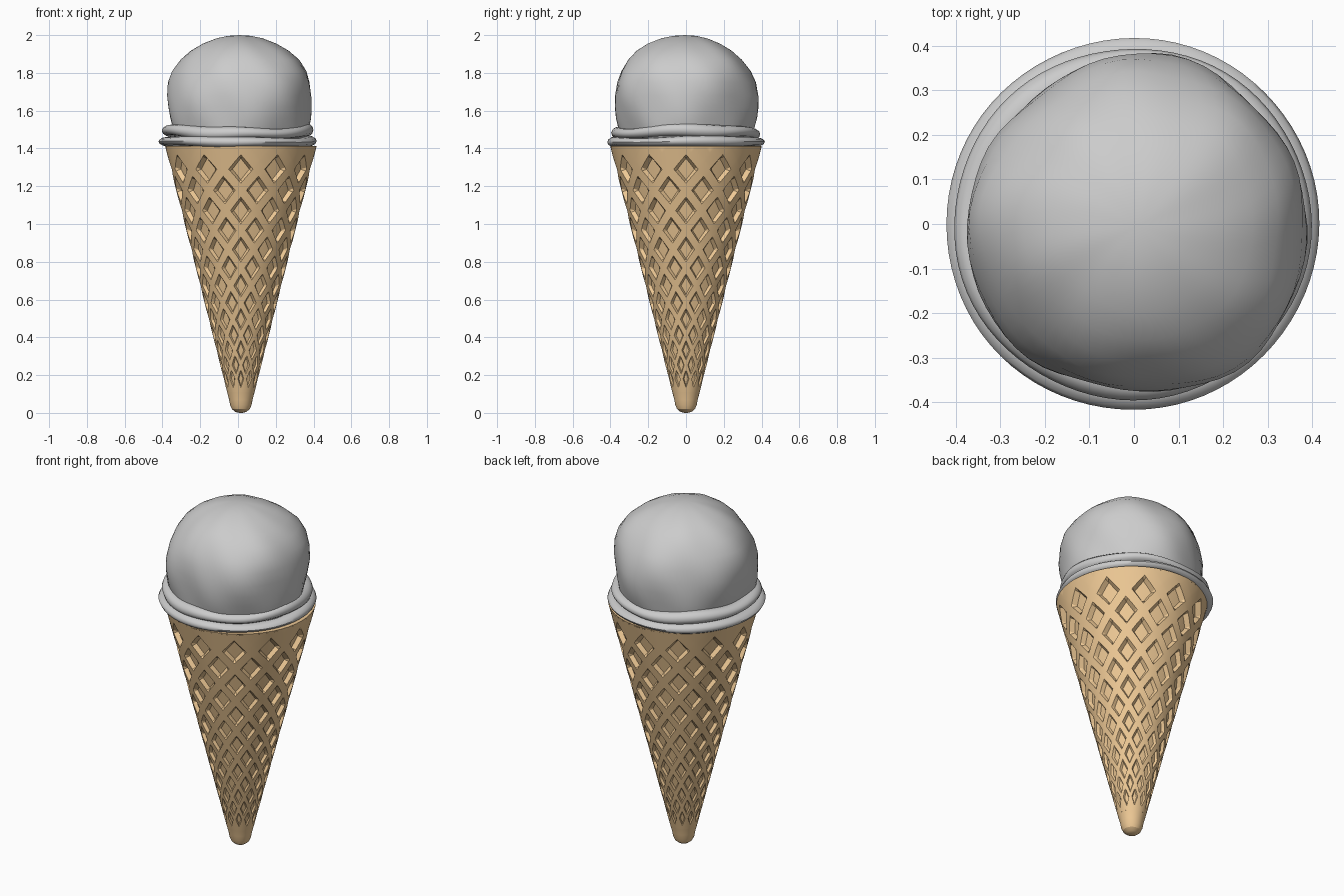
import bpy, bmesh
from math import sin, cos, pi, radians

if "Cube" in bpy.data.objects:
    bpy.data.objects.remove(bpy.data.objects["Cube"])


def finish(name, bm, mat=None, angle=30):
    bmesh.ops.remove_doubles(bm, verts=bm.verts, dist=1e-5)
    bmesh.ops.dissolve_degenerate(bm, edges=bm.edges, dist=1e-5)
    bmesh.ops.recalc_face_normals(bm, faces=bm.faces)
    me = bpy.data.meshes.new(name)
    bm.to_mesh(me)
    bm.free()
    ob = bpy.data.objects.new(name, me)
    bpy.context.collection.objects.link(ob)
    if mat:
        me.materials.append(mat)
    bpy.ops.object.select_all(action='DESELECT')
    ob.select_set(True)
    bpy.context.view_layer.objects.active = ob
    bpy.ops.object.shade_smooth_by_angle(angle=radians(angle))
    return ob


def grid(bm, rows, cols, point, wrap_rows=False, wrap_cols=False):
    """Quad sheet through point(row, col)."""
    v = [[bm.verts.new(point(r, c)) for c in range(cols)] for r in range(rows)]
    for r in range(rows if wrap_rows else rows - 1):
        for c in range(cols if wrap_cols else cols - 1):
            r2, c2 = (r + 1) % rows, (c + 1) % cols
            bm.faces.new((v[r][c], v[r][c2], v[r2][c2], v[r2][c]))


# Waffle cone: diamond lattice, each cell a recessed patch on the cone surface
CX = 0.015
STEPS = 14
levels = [1.405]
for k in range(STEPS):
    levels.append(levels[-1] - (0.115 - 0.045 * k / (STEPS - 1)))


def cone_radius(z):
    return 0.045 + 0.252 * z


def cone_point(u, level, sunk):
    level = min(max(level, 0), STEPS)
    k = min(int(level), STEPS - 1)
    z = levels[k] + (levels[k + 1] - levels[k]) * (level - k)
    r = cone_radius(z)
    if sunk:
        r -= 0.004 + 0.062 * r
    a = u * pi / 12
    return (CX + r * cos(a), r * sin(a), z)


bm = bmesh.new()
S = [0, 0.165, 0.25, 0.5, 0.75, 0.835, 1]
for k in range(STEPS + 1):
    for i in range(24):
        if (i + k) % 2 == 0:
            continue
        cell = 0 < k < STEPS

        def patch(r, c):
            return cone_point(i + S[r] - S[c], k - 1 + S[r] + S[c],
                              cell and 2 <= r <= 4 and 2 <= c <= 4)
        grid(bm, 7, 7, patch)

# Rounded tip and closed top of the cone
zb = levels[-1]
tip = [(cone_radius(zb), zb), (0.062, 0.07), (0.057, 0.042), (0.047, 0.02),
       (0.03, 0.006), (0.014, 0.001), (0, 0)]
top = [(cone_radius(1.405), 1.405), (cone_radius(1.412), 1.412), (0, 1.412)]
for prof in (tip, top):
    grid(bm, len(prof), 48,
         lambda r, c: (CX + prof[r][0] * cos(c * pi / 24),
                       prof[r][0] * sin(c * pi / 24), prof[r][1]),
         wrap_cols=True)
waffle = bpy.data.materials.new("waffle")
waffle.diffuse_color = (0.85, 0.58, 0.30, 1)
waffle.use_nodes = True
waffle.node_tree.nodes["Principled BSDF"].inputs["Base Color"].default_value = waffle.diffuse_color
finish("waffle_cone", bm, waffle, 25)

# Ice cream scoop: lumpy lathe with a heavier right shoulder
scoop = [(0, 2.0), (0.06, 1.996), (0.12, 1.983), (0.19, 1.955), (0.25, 1.918),
         (0.30, 1.87), (0.342, 1.81), (0.367, 1.75), (0.379, 1.68),
         (0.378, 1.62), (0.371, 1.56), (0.36, 1.51), (0.348, 1.46), (0.34, 1.42)]


def scoop_point(r, c):
    rad, z = scoop[r]
    a = c * pi / 32
    lump = (0.012 * sin(3 * a + 6 * z) + 0.007 * sin(5 * a - 11 * z)
            + 0.004 * sin(9 * a + 17 * z))
    shoulder = 0.03 * max(0, cos(a)) ** 2 * max(0, 1 - abs(z - 1.85) / 0.2)
    rad += (lump * 0.7 + shoulder) * min(1, rad / 0.3)
    return (0.008 + rad * cos(a), -0.005 + rad * sin(a), z)


bm = bmesh.new()
grid(bm, len(scoop), 64, scoop_point, wrap_cols=True)
finish("ice_cream_scoop", bm, angle=40)


# Squashed skirts of ice cream resting on the cone rim
def skirt(name, radius, z, half_w, half_h, wave, phase):
    def point(r, c):
        a, t = r * pi / 40, c * pi / 6
        w = wave * (sin(2 * a + phase) + 0.5 * sin(5 * a + 2 * phase))
        rad = radius + half_w * cos(t) + 0.4 * w
        h = half_h * (1 + 0.15 * sin(3 * a + phase))
        return (-0.003 + rad * cos(a), rad * sin(a), z + h * sin(t) + w)
    bm = bmesh.new()
    grid(bm, 80, 12, point, wrap_rows=True, wrap_cols=True)
    finish(name, bm, angle=50)


skirt("lower_skirt", 0.372, 1.436, 0.046, 0.026, 0.003, 0.6)
skirt("upper_skirt", 0.356, 1.487, 0.042, 0.032, 0.009, 1.3)
